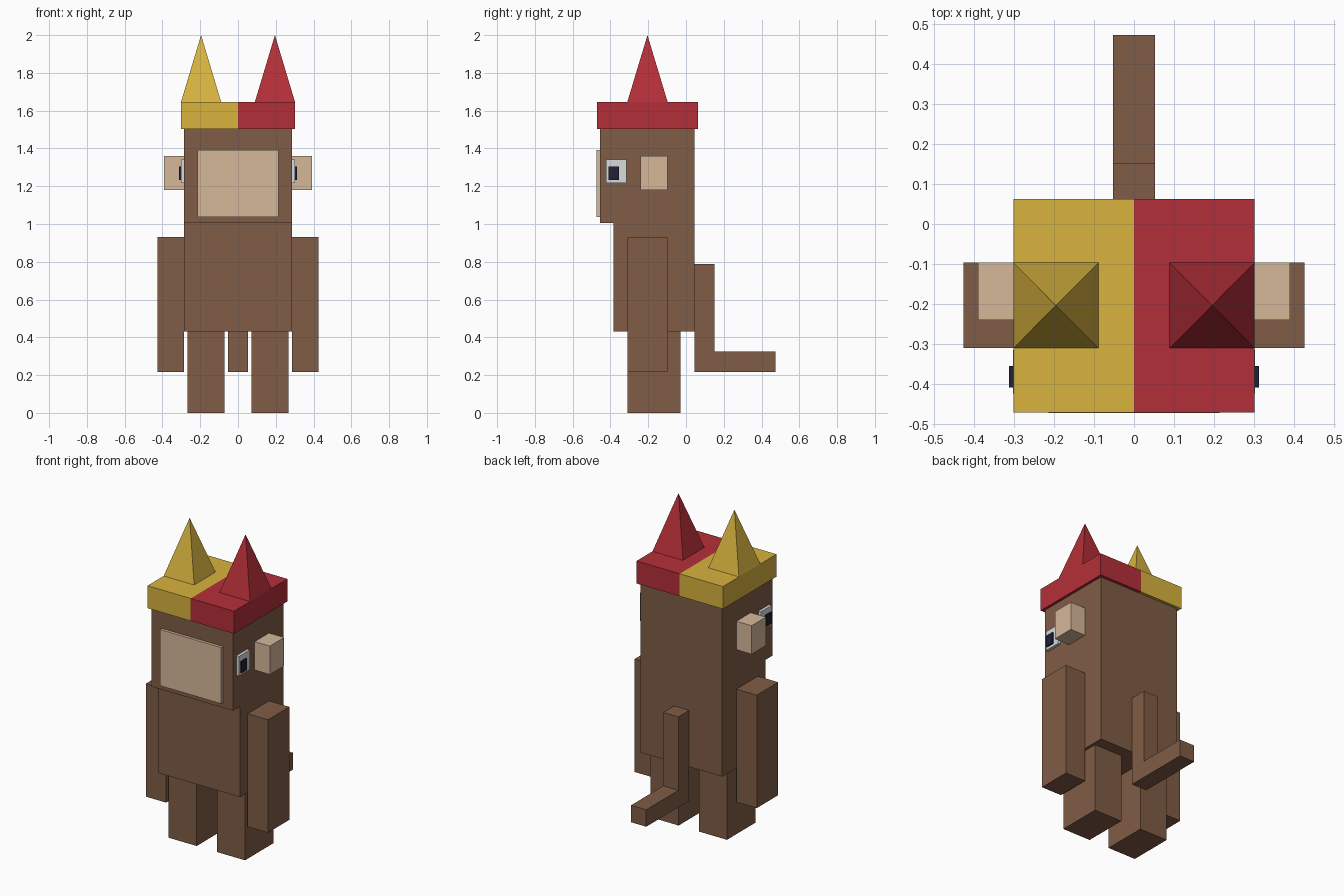
import bpy
import bmesh

if "Cube" in bpy.data.objects:
    bpy.data.objects.remove(bpy.data.objects["Cube"])


def material(name, r, g, b):
    def lin(c):
        c /= 255
        return c / 12.92 if c <= 0.04045 else ((c + 0.055) / 1.055) ** 2.4
    m = bpy.data.materials.new(name)
    m.diffuse_color = (lin(r), lin(g), lin(b), 1)
    m.use_nodes = True
    m.node_tree.nodes["Principled BSDF"].inputs["Base Color"].default_value = m.diffuse_color
    return m


BROWN = material("brown fur", 128, 92, 69)
BEIGE = material("beige skin", 214, 184, 154)
RED = material("red cloth", 180, 47, 56)
YELLOW = material("yellow cloth", 216, 179, 63)
WHITE = material("eye white", 216, 219, 221)
NAVY = material("dark navy", 32, 33, 54)


def finish(name, bm, mat):
    bmesh.ops.recalc_face_normals(bm, faces=bm.faces)
    me = bpy.data.meshes.new(name)
    bm.to_mesh(me)
    bm.free()
    me.materials.append(mat)
    ob = bpy.data.objects.new(name, me)
    bpy.context.collection.objects.link(ob)


def box(name, x, y, z, mat):
    """Box from (min, max) ranges."""
    bm = bmesh.new()
    bmesh.ops.create_cube(bm, size=1)
    for v in bm.verts:
        v.co = [(r[0] + r[1]) / 2 + c * (r[1] - r[0]) for r, c in zip((x, y, z), v.co)]
    finish(name, bm, mat)


def prism(name, outline, half_width, mat):
    """Side outline in (y, z), extruded across x."""
    bm = bmesh.new()
    face = bm.faces.new([bm.verts.new((-half_width, y, z)) for y, z in outline])
    ext = bmesh.ops.extrude_face_region(bm, geom=[face])["geom"]
    verts = [g for g in ext if isinstance(g, bmesh.types.BMVert)]
    bmesh.ops.translate(bm, verts=verts, vec=(2 * half_width, 0, 0))
    finish(name, bm, mat)


def pyramid(name, x, y, z, mat):
    bm = bmesh.new()
    base = [bm.verts.new((a, b, z[0])) for a, b in
            ((x[0], y[0]), (x[1], y[0]), (x[1], y[1]), (x[0], y[1]))]
    tip = bm.verts.new((sum(x) / 2, sum(y) / 2, z[1]))
    bm.faces.new(base)
    for i in range(4):
        bm.faces.new((base[i], base[(i + 1) % 4], tip))
    finish(name, bm, mat)


# Torso, head, face plate and bent tail
box("torso", (-0.285, 0.285), (-0.385, 0.045), (0.432, 1.005), BROWN)
box("head", (-0.285, 0.285), (-0.455, 0.045), (1.005, 1.503), BROWN)
box("face_plate", (-0.214, 0.214), (-0.473, -0.455), (1.037, 1.392), BEIGE)
prism("tail", [(0.045, 0.217), (0.473, 0.217), (0.473, 0.324), (0.152, 0.324),
               (0.152, 0.789), (0.045, 0.789)], 0.053, BROWN)

# Paired parts, mirrored across x
for side, s, cloth in (("left", -1, YELLOW), ("right", 1, RED)):
    def span(a, b):
        return tuple(sorted((s * a, s * b)))
    box(side + "_leg", span(0.071, 0.267), (-0.311, -0.028), (0, 0.432), BROWN)
    box(side + "_arm", span(0.285, 0.427), (-0.311, -0.097), (0.217, 0.931), BROWN)
    box(side + "_ear", span(0.285, 0.391), (-0.24, -0.097), (1.18, 1.36), BEIGE)
    box(side + "_eye", span(0.285, 0.303), (-0.424, -0.315), (1.217, 1.341), WHITE)
    box(side + "_pupil", span(0.303, 0.313), (-0.41, -0.356), (1.233, 1.305), NAVY)
    box(side + "_hat_half", span(0, 0.302), (-0.472, 0.063), (1.503, 1.645), cloth)
    pyramid(side + "_hat_point", span(0.089, 0.302), (-0.311, -0.097), (1.645, 2.0), cloth)
